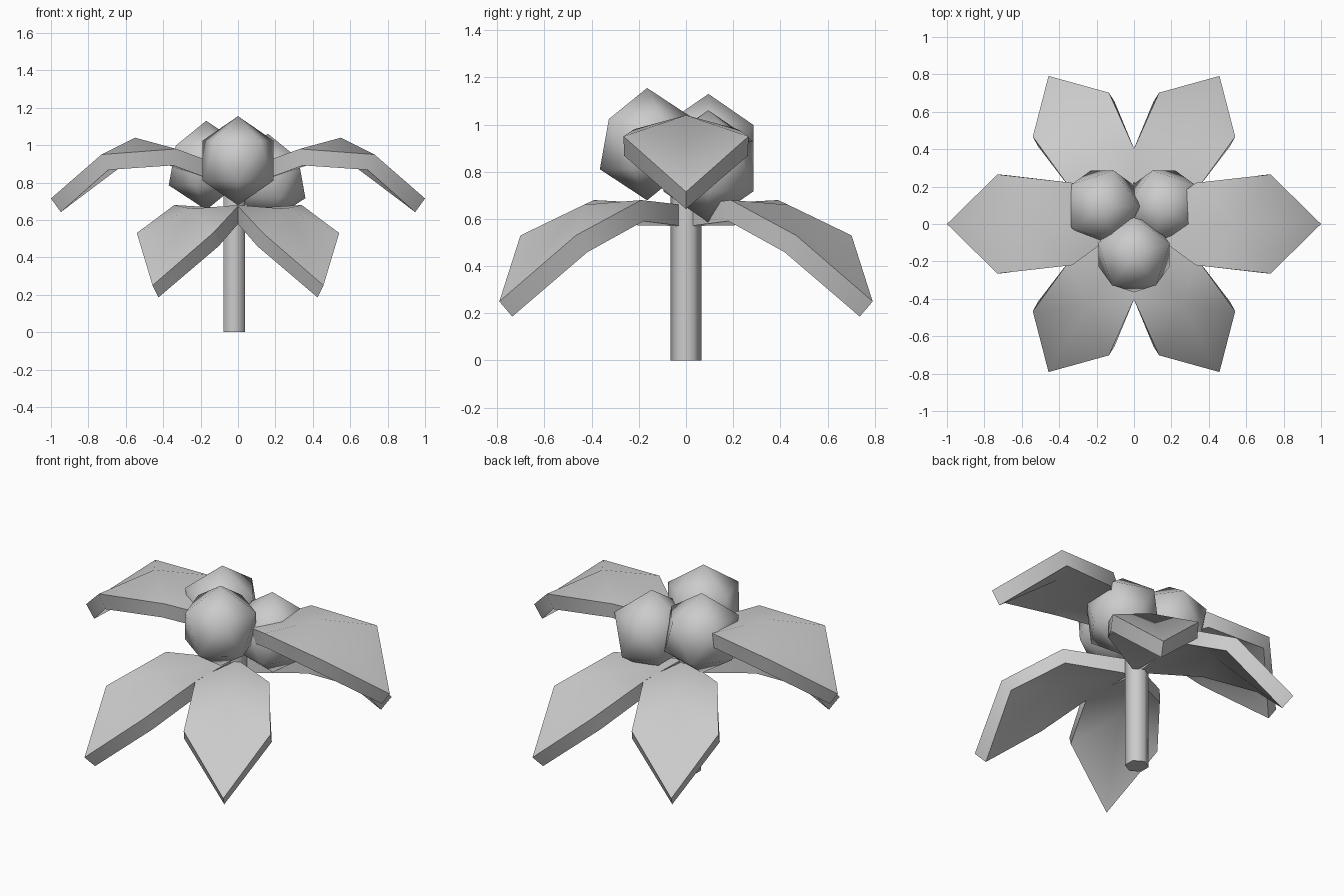
import bpy, bmesh, math
from mathutils import Matrix, Vector

if "Cube" in bpy.data.objects:
    bpy.data.objects.remove(bpy.data.objects["Cube"], do_unlink=True)

grey = bpy.data.materials.new("plain_grey")
grey.use_nodes = True
grey.diffuse_color = (0.6, 0.6, 0.6, 1)
grey.node_tree.nodes["Principled BSDF"].inputs["Base Color"].default_value = (0.6, 0.6, 0.6, 1)


def finish(name, bm, angle):
    """Turn a bmesh into a shaded object."""
    bmesh.ops.recalc_face_normals(bm, faces=bm.faces)
    mesh = bpy.data.meshes.new(name)
    bm.to_mesh(mesh)
    bm.free()
    mesh.materials.append(grey)
    obj = bpy.data.objects.new(name, mesh)
    bpy.context.collection.objects.link(obj)
    bpy.ops.object.select_all(action='DESELECT')
    obj.select_set(True)
    bpy.context.view_layer.objects.active = obj
    bpy.ops.object.shade_smooth_by_angle(angle=math.radians(angle))
    return obj


def leaf(name, azimuth, base, inner, crown, outer, tip, thickness):
    """Folded leaf: a raised crown fanned out to a pointed outline, then thickened."""
    outline = [base, (inner[0], -inner[1], inner[2]), (outer[0], -outer[1], outer[2]),
               tip, outer, inner]
    bm = bmesh.new()
    rim = [bm.verts.new(p) for p in outline]
    centre = bm.verts.new(crown)
    for i in range(len(rim)):
        bm.faces.new((centre, rim[i], rim[(i + 1) % len(rim)]))
    bmesh.ops.recalc_face_normals(bm, faces=bm.faces)
    if sum((f.normal.z for f in bm.faces)) < 0:
        bmesh.ops.reverse_faces(bm, faces=bm.faces)
    bm.normal_update()
    # underside follows the vertex normals
    under = {v: bm.verts.new(v.co - v.normal * thickness) for v in rim + [centre]}
    for f in list(bm.faces):
        bm.faces.new([under[v] for v in reversed(f.verts)])
    for i in range(len(rim)):
        a, b = rim[i], rim[(i + 1) % len(rim)]
        bm.faces.new((a, under[a], under[b], b))
    bm.transform(Matrix.Rotation(math.radians(azimuth), 4, 'Z'))
    return finish(name, bm, 50)


def berry(name, centre, turn):
    """Slightly tall, twenty-sided berry."""
    bm = bmesh.new()
    bmesh.ops.create_icosphere(bm, subdivisions=1, radius=1)
    bm.transform(Matrix.Translation(centre) @ Matrix.Rotation(math.radians(turn), 4, 'Z')
                 @ Matrix.Diagonal((0.224, 0.224, 0.238, 1)))
    return finish(name, bm, 80)


# Upper pair of leaves
for name, azimuth in (("left_leaf", 0), ("right_leaf", 180)):
    leaf(name, azimuth, (0.03, 0, 0.87), (0.33, 0.22, 0.98), (0.55, 0, 1.04),
         (0.73, 0.265, 0.95), (1.0, 0, 0.715), 0.09)

# Lower four leaves
for name, azimuth in (("back_left_leaf", 60), ("back_right_leaf", 120),
                      ("front_right_leaf", 240), ("front_left_leaf", 300)):
    leaf(name, azimuth, (0.02, 0, 0.66), (0.335, 0.2, 0.68), (0.5, 0, 0.66),
         (0.675, 0.235, 0.53), (0.914, 0, 0.25), 0.09)

# Berry cluster
berry("front_berry", Vector((0, -0.165, 0.917)), 90)
berry("right_berry", Vector((-0.17, 0.095, 0.892)), 0)
berry("left_berry", Vector((0.16, 0.095, 0.823)), 180)

# Six-sided stem
bm = bmesh.new()
bmesh.ops.create_cone(bm, cap_ends=True, segments=6, radius1=0.065, radius2=0.065, depth=0.74)
ys = max(v.co.y for v in bm.verts)
turn = 0 if ys > 0.064 else math.radians(30)
bm.transform(Matrix.Translation((-0.02, 0, 0.37)) @ Matrix.Rotation(turn, 4, 'Z'))
finish("stem", bm, 65)
